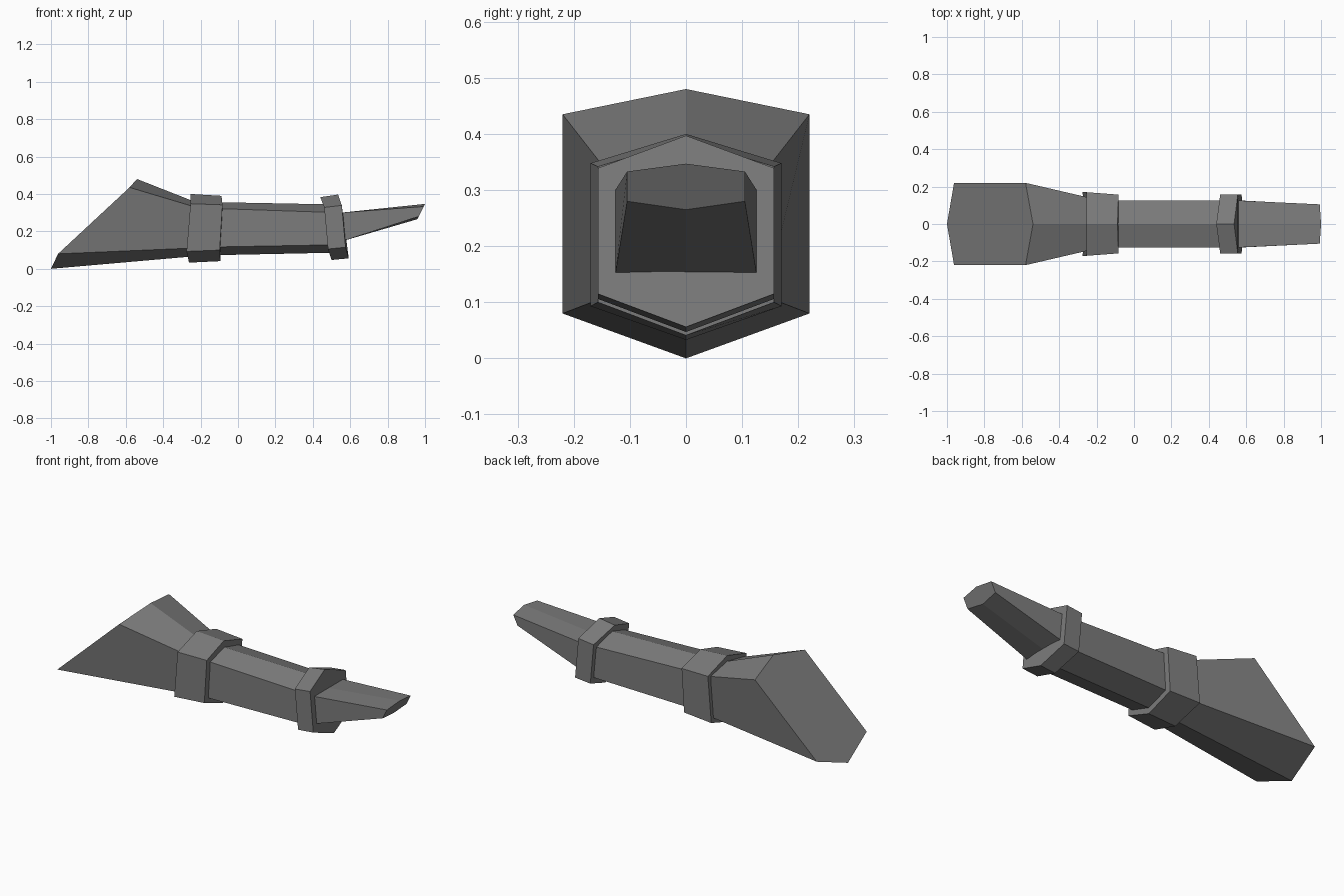
import bpy, bmesh

# single flat grey
grey = bpy.data.materials.new("dark grey")
grey.diffuse_color = (0.2, 0.2, 0.2, 1)


def ring(bm, half_width, top, upper, lower, bottom):
    """Mirrored six-sided section; each point is (x, z)."""
    w = half_width
    pts = [(top, 0), (upper, w), (lower, w), (bottom, 0), (lower, -w), (upper, -w)]
    return [bm.verts.new((p[0], y, p[1])) for p, y in pts]


def loft(name, back, front):
    """Closed solid between two six-sided sections."""
    bm = bmesh.new()
    a, b = ring(bm, *back), ring(bm, *front)
    for i in range(6):
        j = (i + 1) % 6
        bm.faces.new((a[i], a[j], b[j], b[i]))
    bm.faces.new(a)
    bm.faces.new(b)
    bmesh.ops.recalc_face_normals(bm, faces=bm.faces)
    mesh = bpy.data.meshes.new(name)
    bm.to_mesh(mesh)
    bm.free()
    mesh.materials.append(grey)
    ob = bpy.data.objects.new(name, mesh)
    bpy.context.collection.objects.link(ob)
    return ob


# flared butt with slanted end
loft("butt",
     (0.22, (-0.54, 0.48), (-0.58, 0.435), (-0.962, 0.08), (-1.0, 0.0)),
     (0.142, (-0.24, 0.362), (-0.245, 0.335), (-0.26, 0.11), (-0.255, 0.065)))

# rear collar
loft("rear_collar",
     (0.17, (-0.255, 0.40), (-0.254, 0.348), (-0.275, 0.093), (-0.262, 0.033)),
     (0.157, (-0.088, 0.39), (-0.083, 0.342), (-0.098, 0.10), (-0.094, 0.041)))

# straight shaft
loft("shaft",
     (0.126, (-0.11, 0.356), (-0.11, 0.322), (-0.11, 0.117), (-0.11, 0.073)),
     (0.126, (0.47, 0.345), (0.48, 0.302), (0.50, 0.128), (0.51, 0.086)))

# front collar
loft("front_collar",
     (0.157, (0.44, 0.383), (0.461, 0.328), (0.481, 0.106), (0.50, 0.047)),
     (0.157, (0.535, 0.397), (0.555, 0.339), (0.575, 0.115), (0.592, 0.056)))

# tapered blade, box-like at its root
loft("blade",
     (0.126, (0.55, 0.30), (0.55, 0.30), (0.565, 0.15), (0.565, 0.15)),
     (0.105, (1.0, 0.347), (0.993, 0.333), (0.967, 0.28), (0.958, 0.265)))
